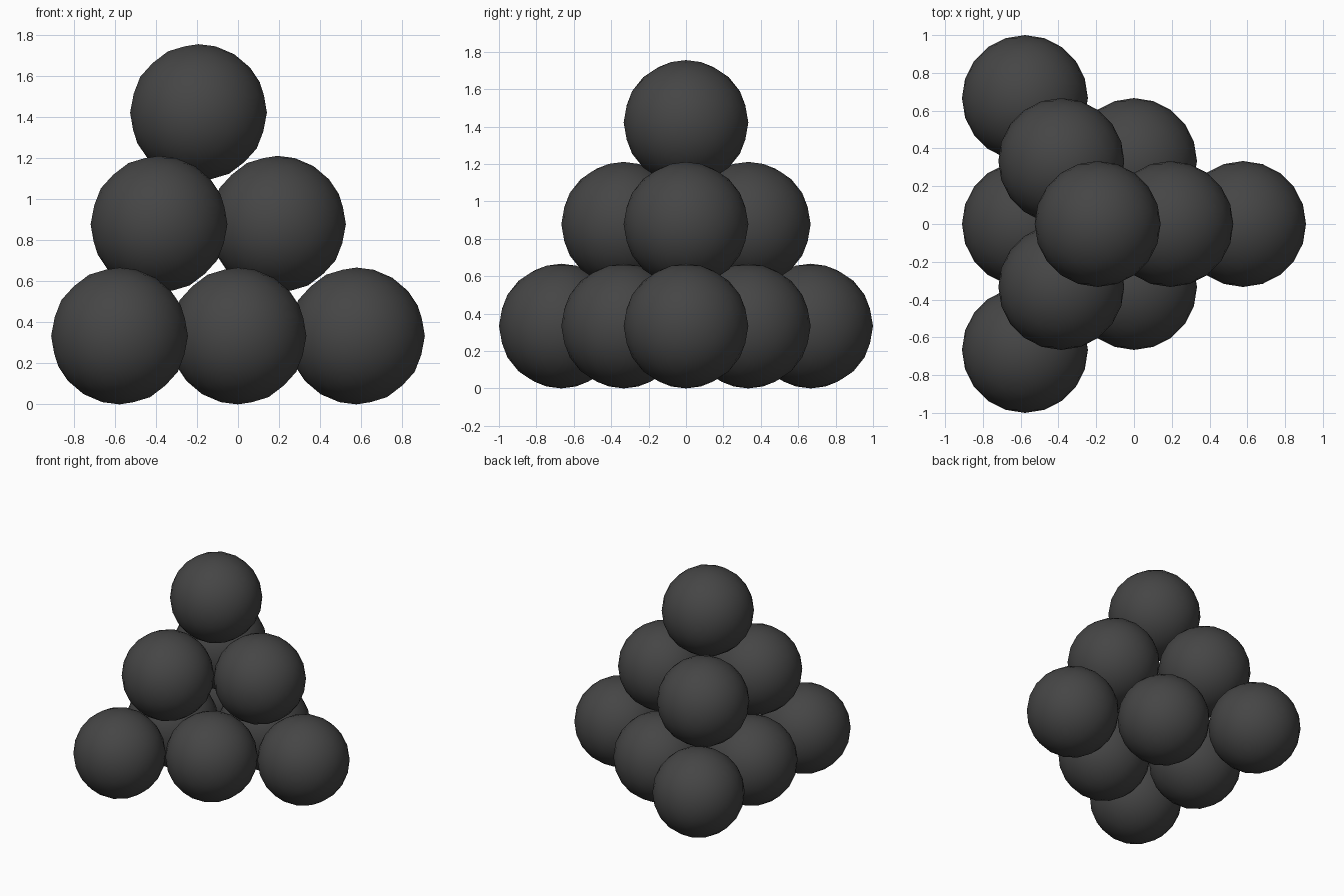
import bpy
from math import sqrt

cube = bpy.data.objects.get("Cube")
if cube:
    bpy.data.objects.remove(cube, do_unlink=True)

# Dark grey material
grey = bpy.data.materials.new("dark_grey")
grey.use_nodes = True
color = (0.06, 0.06, 0.06, 1)
grey.diffuse_color = color
grey.node_tree.nodes["Principled BSDF"].inputs["Base Color"].default_value = color

# Touching balls in a close-packed triangular pyramid
RADIUS = 1 / 3
SPACING = 2 * RADIUS
ROW = SPACING * sqrt(3) / 2        # distance between rows in a layer
LAYER = SPACING * sqrt(2 / 3)      # height between layers
SIZE = 3                           # balls along each edge
LAYER_NAMES = ("bottom", "middle", "top")


def add_ball(name, location):
    bpy.ops.mesh.primitive_ico_sphere_add(subdivisions=3, radius=RADIUS, location=location)
    ball = bpy.context.object
    ball.name = name
    ball.data.materials.append(grey)
    bpy.ops.object.shade_smooth()


for layer in range(SIZE):
    side = SIZE - layer
    for row in range(side):
        count = side - row
        for i in range(count):
            x = -ROW + layer * ROW / 3 + row * ROW
            y = (i - (count - 1) / 2) * SPACING
            z = RADIUS + layer * LAYER
            add_ball(f"{LAYER_NAMES[layer]}_ball_{row + 1}_{i + 1}", (x, y, z))
